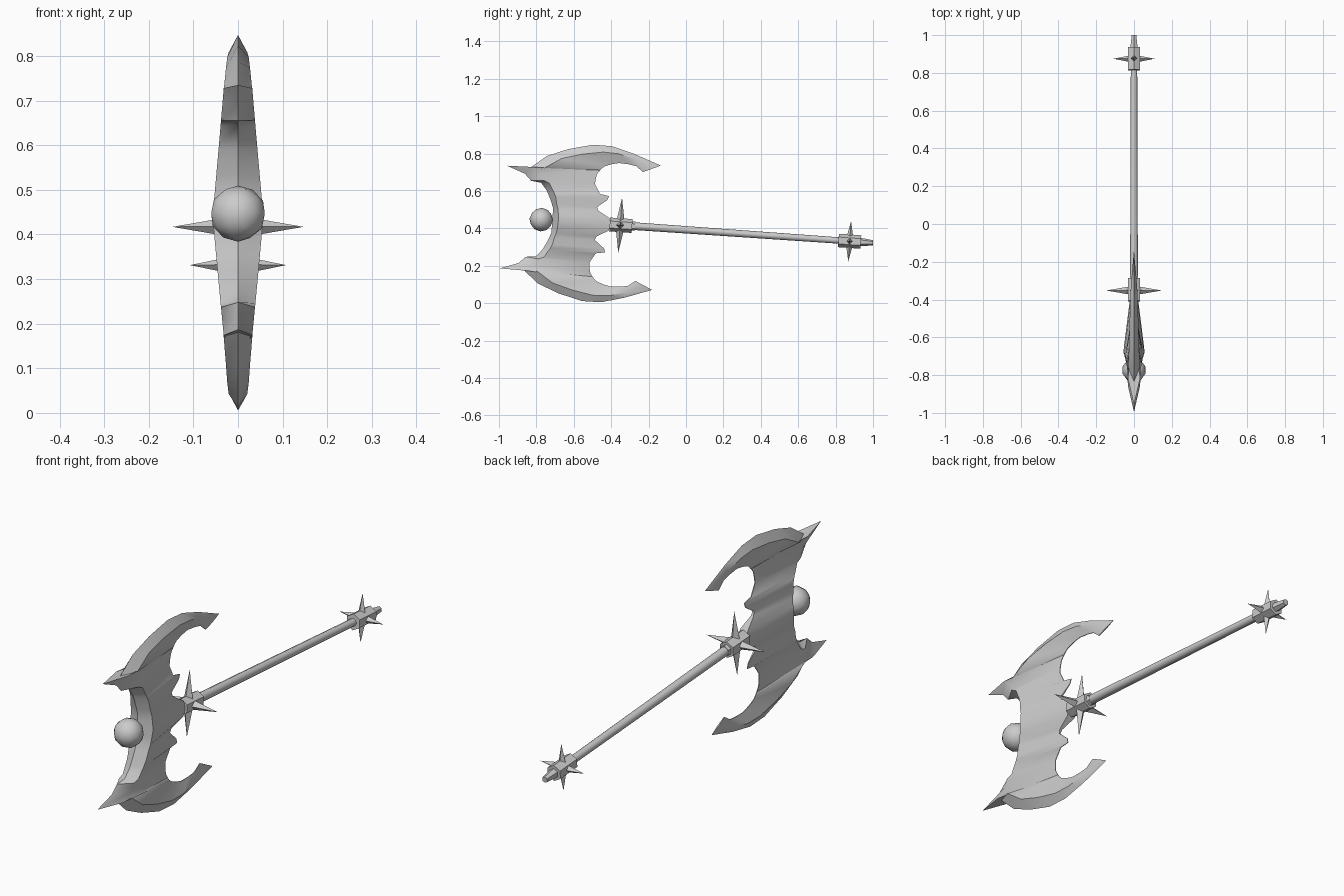
import bpy, bmesh, math
from mathutils import Matrix, Vector

if "Cube" in bpy.data.objects:
    bpy.data.objects.remove(bpy.data.objects["Cube"])

# Frame of the weapon: local y runs along the slightly tilted shaft, local z across it
FRAME = Matrix.Translation((0, -0.35, 0.417)) @ Matrix.Rotation(math.radians(-4.0), 4, 'X')

steel = bpy.data.materials.new("grey steel")
steel.diffuse_color = (0.6, 0.6, 0.6, 1)
steel.use_nodes = True
steel.node_tree.nodes["Principled BSDF"].inputs["Base Color"].default_value = steel.diffuse_color


def finish(name, bm, angle=35):
    bmesh.ops.recalc_face_normals(bm, faces=bm.faces)
    me = bpy.data.meshes.new(name)
    bm.to_mesh(me)
    bm.free()
    me.materials.append(steel)
    ob = bpy.data.objects.new(name, me)
    bpy.context.collection.objects.link(ob)
    ob.matrix_world = FRAME
    bpy.ops.object.select_all(action='DESELECT')
    ob.select_set(True)
    bpy.context.view_layer.objects.active = ob
    bpy.ops.object.shade_smooth_by_angle(angle=math.radians(angle))
    return ob


def loft(bm, rings):
    rings = [[bm.verts.new(p) for p in r] for r in rings]
    n = len(rings[0])
    for a, b in zip(rings, rings[1:]):
        for i in range(n):
            j = (i + 1) % n
            bm.faces.new((a[i], a[j], b[j], b[i]))
    bm.faces.new(rings[0])
    bm.faces.new(rings[-1])


def turned(name, profile, sides=6, angle=35):
    """Prism stack along the shaft from (position, radius) pairs."""
    bm = bmesh.new()
    turns = [2 * math.pi * k / sides for k in range(sides)]
    loft(bm, [[(r * math.sin(t), y, r * math.cos(t)) for t in turns] for y, r in profile])
    return finish(name, bm, angle)


# Double blade: half-outline stations (front y, front z, back y, back z, ridge fraction)
HALF = [
    (-.365, 0, -.05, 0, .10), (-.366, .034, -.063, .034, .10),
    (-.366, .065, -.125, .070, .11), (-.375, .09, -.132, .088, .11),
    (-.390, .125, -.079, .130, .11), (-.403, .15, -.073, .151, .11),
    (-.405, .156, -.121, .159, .12), (-.440, .197, -.152, .210, .15),
    (-.494, .204, -.150, .235, .20), (-.529, .239, -.145, .263, .22),
    (-.628, .275, -.130, .285, .28), (-.504, .272, -.120, .297, .20),
    (-.418, .342, -.105, .309, .25), (-.308, .386, -.070, .322, .33),
    (-.177, .419, -.031, .331, .40), (-.075, .418, .020, .328, .42),
    (.045, .386, .061, .321, .45), (.193, .333, .100, .292, .50),
]
TAIL = {14: .021, 15: .018, 16: .012, 17: .003}
BACK = {0: .022, 1: .019, 2: .006, 3: .004}


def station(i, side):
    fy, fz, by, bz, k = HALF[i]
    ry, rz = fy + k * (by - fy), fz + k * (bz - fz)
    t = TAIL.get(i, .057 - .09 * rz)
    e = BACK.get(i, .0015)
    pts = [(0, fy, fz), (t, ry, rz), (e, by, bz), (-e, by, bz), (-t, ry, rz)]
    return [(x, y, z * side) for x, y, z in pts]


bm = bmesh.new()
last = len(HALF) - 1
loft(bm, [station(i, -1) for i in range(last, 0, -1)] + [station(i, 1) for i in range(last + 1)])
finish("double_blade", bm, 40)

# Orb held in the front hollow of the blade
bm = bmesh.new()
bmesh.ops.create_icosphere(bm, subdivisions=2, radius=0.063,
                           matrix=Matrix.Translation((0, -0.425, 0)))
finish("front_orb", bm, 60)

# Shaft, collars and end tip
turned("shaft", [(-.07, .021), (1.20, .017)], 8, 60)
turned("head_collar", [(-.058, .037), (.062, .037)])
turned("head_collar_neck", [(.05, .026), (.078, .024)])
turned("end_collar", [(1.168, .036), (1.288, .036)])
turned("end_tip", [(1.28, .022), (1.305, .020), (1.353, .014)])


# Four spikes around each collar
def spikes(name, y, length, radius):
    bm = bmesh.new()
    for k in range(4):
        m = (Matrix.Translation((0, y, 0)) @ Matrix.Rotation(k * math.pi / 2, 4, 'Y')
             @ Matrix.Translation((0, 0, length / 2 + .01)))
        bmesh.ops.create_cone(bm, cap_ends=True, segments=4, radius1=radius, radius2=0,
                              depth=length - .02, matrix=m)
    finish(name, bm, 30)


spikes("head_spikes", -.002, .147, .022)
spikes("end_spikes", 1.228, .108, .018)
